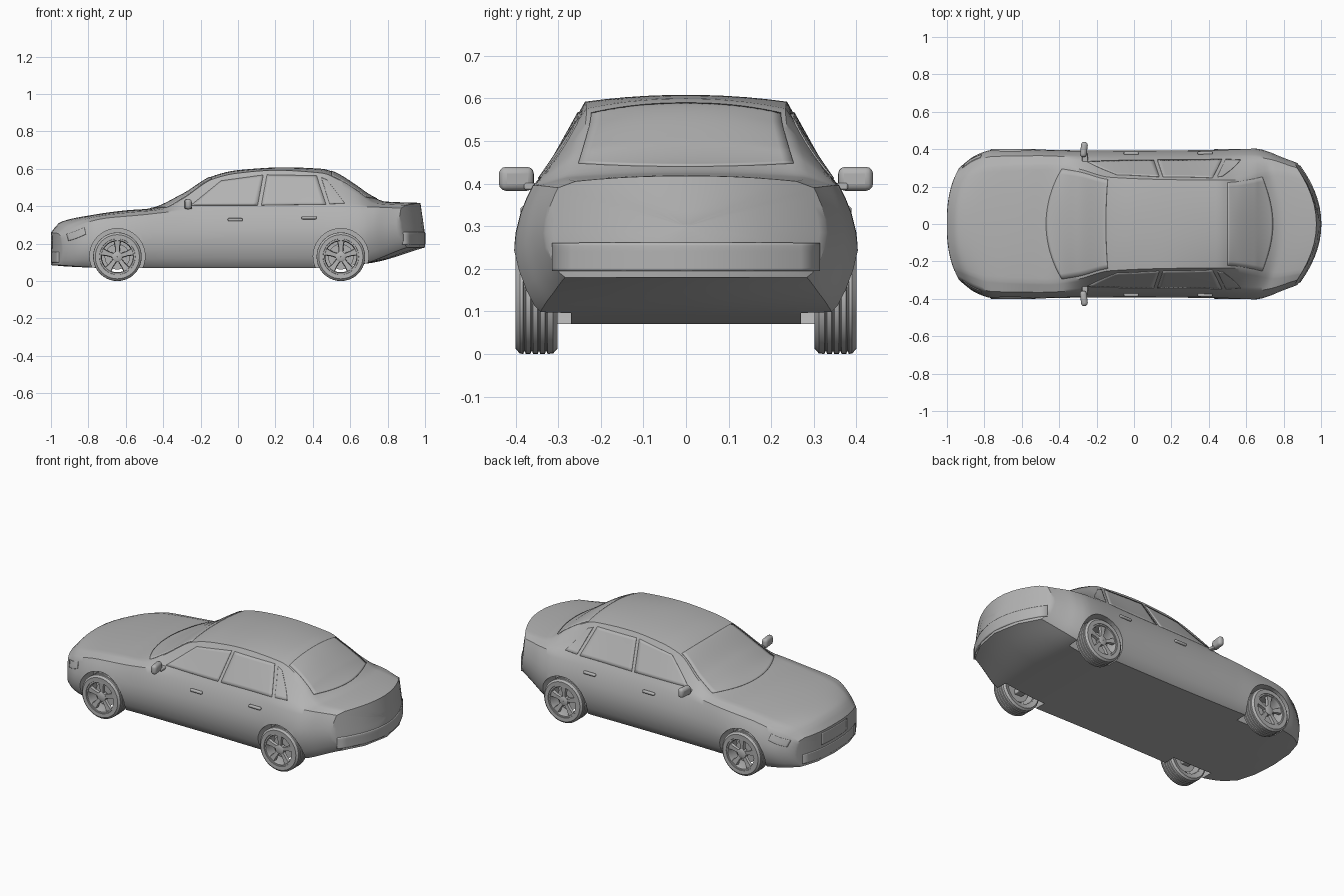
import bpy, bmesh, math
from mathutils import Vector

if "Cube" in bpy.data.objects:
    bpy.data.objects.remove(bpy.data.objects["Cube"])

grey = bpy.data.materials.new("body_grey")
grey.diffuse_color = (0.45, 0.45, 0.45, 1)
grey.use_nodes = True
grey.node_tree.nodes["Principled BSDF"].inputs["Base Color"].default_value = grey.diffuse_color


def curve(*p):
    """Smooth, non-overshooting curve through (x, value) points."""
    s = [(b[1] - a[1]) / (b[0] - a[0]) for a, b in zip(p, p[1:])]
    m = [s[0]] + [2 * a * b / (a + b) if a * b > 0 else 0 for a, b in zip(s, s[1:])] + [s[-1]]

    def f(x):
        x = min(max(x, p[0][0]), p[-1][0])
        i = next(k for k in range(len(s)) if x <= p[k + 1][0])
        h = p[i + 1][0] - p[i][0]
        t = (x - p[i][0]) / h
        return ((2*t**3 - 3*t**2 + 1) * p[i][1] + (t**3 - 2*t**2 + t) * h * m[i]
                + (3*t**2 - 2*t**3) * p[i + 1][1] + (t**3 - t**2) * h * m[i + 1])
    return f


# Body control curves along the length
bottom_z = curve((-1, .085), (-.9, .077), (-.7, .07), (.4, .07), (.7, .095), (1, .18))
side_w = curve((-1, .30), (-.95, .355), (-.9, .378), (-.8, .398), (-.65, .403), (-.4, .395),
               (0, .392), (.4, .396), (.6, .405), (.7, .40), (.8, .385), (.9, .358), (1, .33))
belt_w = curve((-1, .28), (-.9, .335), (-.8, .36), (-.5, .365), (-.2, .352), (.3, .35),
               (.6, .36), (.8, .345), (1, .30))
belt_z = curve((-1, .24), (-.93, .285), (-.8, .325), (-.5, .355), (-.3, .375), (0, .385),
               (.5, .395), (.8, .395), (1, .39))
edge_w = curve((-1, .24), (-.8, .30), (-.45, .315), (-.3, .295), (-.13, .25), (.2, .237),
               (.5, .234), (.7, .265), (.8, .28), (1, .26))
edge_z = curve((-1, .255), (-.93, .305), (-.8, .34), (-.6, .365), (-.4, .385), (-.3, .437),
               (-.13, .547), (0, .577), (.2, .592), (.45, .577), (.55, .535), (.7, .445),
               (.78, .415), (1, .405))
centre_z = curve((-1, .26), (-.95, .315), (-.8, .35), (-.6, .378), (-.47, .388), (-.3, .462),
                 (-.13, .563), (0, .593), (.25, .608), (.45, .60), (.5, .587), (.75, .44),
                 (.8, .425), (1, .418))


def bend(x, y, z):
    """Round the nose and tail in plan, and rake the tail."""
    f = max(0, 1 - (x + 1) / .3)
    r = max(0, 1 - (1 - x) / .35)
    dx = .065 * f * (abs(y) / .3)**2.5 - .13 * r * (abs(y) / .33)**2
    return Vector((x + dx - .025 * r * max(0, (z - .25) / .17), y, z))


def top_z(x, y):
    return edge_z(x) + (centre_z(x) - edge_z(x)) * (1 - min(1, abs(y) / edge_w(x))**2.2)


def half_section(x):
    """(y, z) from bottom centre up the side to top centre."""
    b, w, bw, bz, ew, ez = (c(x) for c in (bottom_z, side_w, belt_w, belt_z, edge_w, edge_z))
    pts = [(0, b), (.5 * w, b), (.86 * w, b)]
    for t, y in ((.05, .9 * w), (.17, .95 * w), (.33, .985 * w), (.5, w), (.65, w + .12 * (bw - w)),
                 (.8, w + .38 * (bw - w)), (.92, w + .72 * (bw - w))):
        pts.append((y, b + t * (bz - b)))
    pts += [(bw + (ew - bw) * i / 5, bz + (ez - bz) * i / 5) for i in range(6)]
    pts += [(ew * a, top_z(x, ew * a)) for a in (.92, .8, .6, .4, .2, 0)]
    return pts


def side_y(x, z):
    pts = half_section(x)[2:16]
    for (y0, z0), (y1, z1) in zip(pts, pts[1:]):
        if z0 <= z <= z1:
            return y0 + (y1 - y0) * (z - z0) / (z1 - z0)
    return pts[-1][0]


def finish(name, bm, angle=35):
    bmesh.ops.recalc_face_normals(bm, faces=bm.faces)
    me = bpy.data.meshes.new(name)
    bm.to_mesh(me)
    bm.free()
    me.materials.append(grey)
    ob = bpy.data.objects.new(name, me)
    bpy.context.collection.objects.link(ob)
    bpy.ops.object.select_all(action='DESELECT')
    ob.select_set(True)
    bpy.context.view_layer.objects.active = ob
    bpy.ops.object.shade_smooth_by_angle(angle=math.radians(angle))
    return ob


def loft(bm, rings, closed=False):
    vs = [[bm.verts.new(p) for p in r] for r in rings]
    n = len(vs[0])
    for a, b in zip(vs, vs[1:] + vs[:1] if closed else vs[1:]):
        for i in range(n):
            bm.faces.new((a[i], a[(i + 1) % n], b[(i + 1) % n], b[i]))
    if not closed:
        bm.faces.new(vs[0])
        bm.faces.new(vs[-1])


def ring(x, scale=1):
    half = half_section(x)
    mid = (half[0][1] + half[-1][1]) / 2
    full = half + [(-y, z) for y, z in half[-2:0:-1]]
    return [bend(x, y * scale, mid + (z - mid) * scale) for y, z in full]


# Body shell with domed nose and tail
N = 96
shrink = (.04, .3, .55, .8, .95)
bm = bmesh.new()
loft(bm, [ring(-1, s) for s in shrink] + [ring(-1 + 2 * i / N) for i in range(N + 1)]
     + [ring(1, s) for s in reversed(shrink)])
body = finish("body", bm)

# Wheel arches
AXLES = (-.645, .55)
for ax in AXLES:
    for s in (1, -1):
        bpy.ops.mesh.primitive_cylinder_add(vertices=40, radius=.148, depth=.3,
                                            location=(ax, s * .42, .133), rotation=(math.pi / 2, 0, 0))
        cutter = bpy.context.object
        cutter.hide_render = True
        mod = body.modifiers.new("arch", 'BOOLEAN')
        mod.operation, mod.object, mod.solver = 'DIFFERENCE', cutter, 'EXACT'
        bpy.context.view_layer.objects.active = body
        bpy.ops.object.modifier_apply(modifier="arch")
        bpy.data.objects.remove(cutter)
bpy.ops.object.select_all(action='DESELECT')
body.select_set(True)
bpy.ops.object.shade_smooth_by_angle(angle=math.radians(35))


def panel(name, fn, thick=.008, nu=14, nv=10):
    """Thin plate following fn(u, v), u and v in 0..1."""
    bm = bmesh.new()
    g = [[bm.verts.new(fn(i / nu, j / nv)) for j in range(nv + 1)] for i in range(nu + 1)]
    for i in range(nu):
        for j in range(nv):
            bm.faces.new((g[i][j], g[i + 1][j], g[i + 1][j + 1], g[i][j + 1]))
    ob = finish(name, bm)
    mod = ob.modifiers.new("thickness", 'SOLIDIFY')
    mod.thickness, mod.offset = thick, 0


def glass(x0, x1, bow0, bow1):
    def fn(u, v):
        a = 2 * u - 1
        x = (x0 + bow0 * a * a) * (1 - v) + (x1 + bow1 * a * a) * v
        y = .95 * a * edge_w(x)
        return bend(x, y, top_z(x, y))
    return fn


def side_patch(s, c):
    """Patch on the body side from four (x, z) corners."""
    def fn(u, v):
        x, z = ((c[0][k] * (1 - u) + c[1][k] * u) * (1 - v) + (c[3][k] * (1 - u) + c[2][k] * u) * v
                for k in (0, 1))
        return bend(x, s * side_y(x, z), z)
    return fn


def end_patch(x, w, z0, z1):
    return lambda u, v: bend(x, w * (2 * u - 1), z0 + (z1 - z0) * v)


# Glass, lamps and bumper plates
panel("windscreen", glass(-.47, -.15, .085, .01), .006, 20, 24)
panel("rear_window", glass(.5, .75, 0, -.05), .006, 20, 24)
SIDE = {
    "front_door_window": ((-.25, .405), (.105, .405), (.135, .566), (-.09, .535)),
    "rear_door_window": ((.125, .405), (.47, .41), (.42, .562), (.155, .567)),
    "quarter_window": ((.49, .412), (.57, .415), (.475, .54), (.445, .553)),
    "headlamp": ((-.975, .215), (-.88, .25), (-.88, .285), (-.975, .25)),
}
for s, tag in ((1, "left"), (-1, "right")):
    for name, corners in SIDE.items():
        panel(f"{name}_{tag}", side_patch(s, corners), .006)
panel("grille", end_patch(-.997, .12, .175, .245))
panel("lower_intake", end_patch(-.997, .25, .10, .155))
panel("rear_bumper", end_patch(.994, .31, .195, .26), .016)


def box(name, centre, size, bevel, turn=0):
    bpy.ops.mesh.primitive_cube_add(size=1, location=centre, rotation=(0, 0, turn))
    ob = bpy.context.object
    ob.name, ob.scale = name, size
    bpy.ops.object.transform_apply(location=False, rotation=False)
    ob.data.materials.append(grey)
    mod = ob.modifiers.new("round", 'BEVEL')
    mod.width, mod.segments = bevel, 3
    bpy.ops.object.shade_smooth_by_angle(angle=math.radians(35))


# Mirrors and door handles
for s, tag in ((1, "left"), (-1, "right")):
    box(f"mirror_{tag}", (-.268, s * .398, .411), (.036, .082, .056), .016, s * -.12)
    box(f"mirror_arm_{tag}", (-.262, s * .35, .393), (.03, .06, .016), .005)
    for x, z in ((-.015, .328), (.38, .338)):
        box(f"door_handle_{tag}", (x, s * (side_y(x, z) + .004), z), (.08, .018, .016), .006)


def revolve(bm, cx, s, profile, n=40):
    loft(bm, [[(cx + r * math.cos(a), s * y, .13 + r * math.sin(a)) for r, y in profile]
              for a in (2 * math.pi * i / n for i in range(n))], True)


# Wheels: grooved tyre, rim barrel, five spokes, hub and brake disc
TYRE = [(.094, .31), (.118, .302), (.129, .312)]
for y in (.328, .345, .362, .379):
    TYRE += [(.13, y - .003), (.124, y - .001), (.124, y + .001), (.13, y + .003)]
TYRE += [(.129, .39), (.118, .4), (.096, .399), (.094, .39)]
for ax, end in zip(AXLES, ("front", "rear")):
    for s, tag in ((1, "left"), (-1, "right")):
        bm = bmesh.new()
        revolve(bm, ax, s, TYRE)
        finish(f"tyre_{end}_{tag}", bm, 30)
        bm = bmesh.new()
        revolve(bm, ax, s, [(.095, .312), (.095, .396), (.087, .396), (.083, .38), (.088, .312)])
        revolve(bm, ax, s, [(.001, .365), (.028, .365), (.028, .388), (.02, .392), (.001, .392)])
        for k in range(5):
            a = math.pi / 2 + 2 * math.pi * k / 5
            d, t = Vector((math.cos(a), 0, math.sin(a))), Vector((-math.sin(a), 0, math.cos(a)))
            loft(bm, [[Vector((ax, s * (y + dy), .13)) + d * r + t * w * q
                       for q, dy in ((-1, 0), (-.8, .016), (.8, .016), (1, 0))]
                      for r, w, y in ((.015, .012, .37), (.055, .014, .373), (.09, .022, .376))])
        finish(f"rim_{end}_{tag}", bm, 30)
        bm = bmesh.new()
        revolve(bm, ax, s, [(.001, .335), (.068, .335), (.068, .345), (.001, .345)])
        finish(f"brake_disc_{end}_{tag}", bm, 30)
        box(f"axle_arm_{end}_{tag}", (ax, s * .295, .115), (.05, .09, .03), .004)
